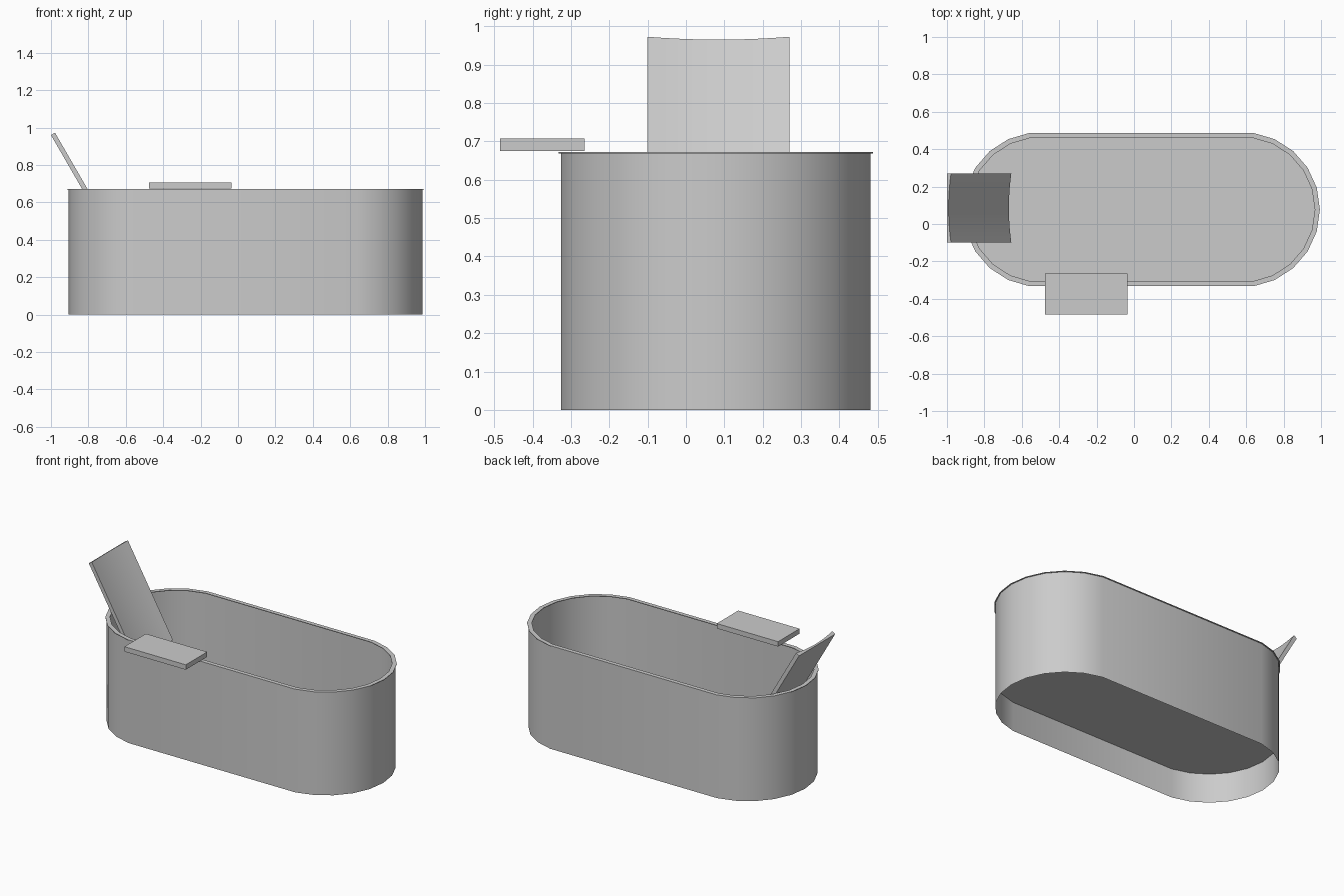
import bpy, bmesh, math
from mathutils import Matrix, Vector

if "Cube" in bpy.data.objects:
    bpy.data.objects.remove(bpy.data.objects["Cube"])

grey = bpy.data.materials.new("plain grey")
grey.use_nodes = True
grey.diffuse_color = (0.6, 0.6, 0.6, 1)
grey.node_tree.nodes["Principled BSDF"].inputs["Base Color"].default_value = (0.6, 0.6, 0.6, 1)

CX, CY, HALF = 0.04, 0.077, 0.54
TOP, FLOOR = 0.67, 0.19


def oval(bm, radius, z):
    """Ring of vertices: two faceted half circles joined by straight sides."""
    ring = []
    step = math.pi / 11
    for side in (0, 1):
        for k in range(-5, 6):
            a = k * step + side * math.pi
            x = CX + (HALF if side == 0 else -HALF) + radius * math.cos(a)
            # the end points are half a step short of the straight sides
            ring.append(bm.verts.new((x, CY + radius * math.sin(a), z)))
    return ring


def bridge(bm, a, b):
    for i in range(len(a)):
        j = (i + 1) % len(a)
        bm.faces.new((a[i], a[j], b[j], b[i]))


def finish(name, bm):
    bmesh.ops.recalc_face_normals(bm, faces=bm.faces)
    mesh = bpy.data.meshes.new(name)
    bm.to_mesh(mesh)
    bm.free()
    mesh.materials.append(grey)
    obj = bpy.data.objects.new(name, mesh)
    bpy.context.collection.objects.link(obj)
    bpy.ops.object.select_all(action='DESELECT')
    obj.select_set(True)
    bpy.context.view_layer.objects.active = obj
    bpy.ops.object.shade_smooth_by_angle(angle=math.radians(30))
    return obj


# Thin outer wall, open below
bm = bmesh.new()
bridge(bm, oval(bm, 0.4075, 0), oval(bm, 0.4075, TOP))
finish("tub_wall", bm)

# Raised floor
bm = bmesh.new()
bm.faces.new(oval(bm, 0.4075, FLOOR))
finish("tub_floor", bm)

# Flat rim overhanging the wall
bm = bmesh.new()
rings = [oval(bm, r, z) for r, z in
         ((0.387, TOP - 0.002), (0.414, TOP - 0.002), (0.414, TOP + 0.002), (0.387, TOP + 0.002))]
for i in range(4):
    bridge(bm, rings[i], rings[(i + 1) % 4])
finish("tub_rim", bm)

# Shelf resting on the front rim
bm = bmesh.new()
bmesh.ops.create_cube(bm, size=1, matrix=Matrix.Translation((-0.255, -0.375, 0.691))
                      @ Matrix.Diagonal((0.44, 0.22, 0.032, 1)))
finish("shelf", bm)

# Leaning backrest: flat behind, hollowed in front
bm = bmesh.new()
up = Vector((-0.5, 0, 0.866))
front = Vector((0.866, 0, 0.5))
top_back = Vector((-1.0, 0.085, 0.96))
WIDTH, LENGTH, SEGS = 0.37, 0.645, 10
profile = [(-1, 0), (1, 0)]
for i in range(SEGS + 1):
    t = 1 - 2 * i / SEGS
    profile.append((t, 0.010 + 0.015 * t * t))
ends = []
for drop in (0, LENGTH):
    ends.append([bm.verts.new(top_back - up * drop + front * d + Vector((0, t * WIDTH / 2, 0)))
                 for t, d in profile])
bridge(bm, ends[0], ends[1])
for ring in ends:
    bm.faces.new(ring)
finish("backrest", bm)
